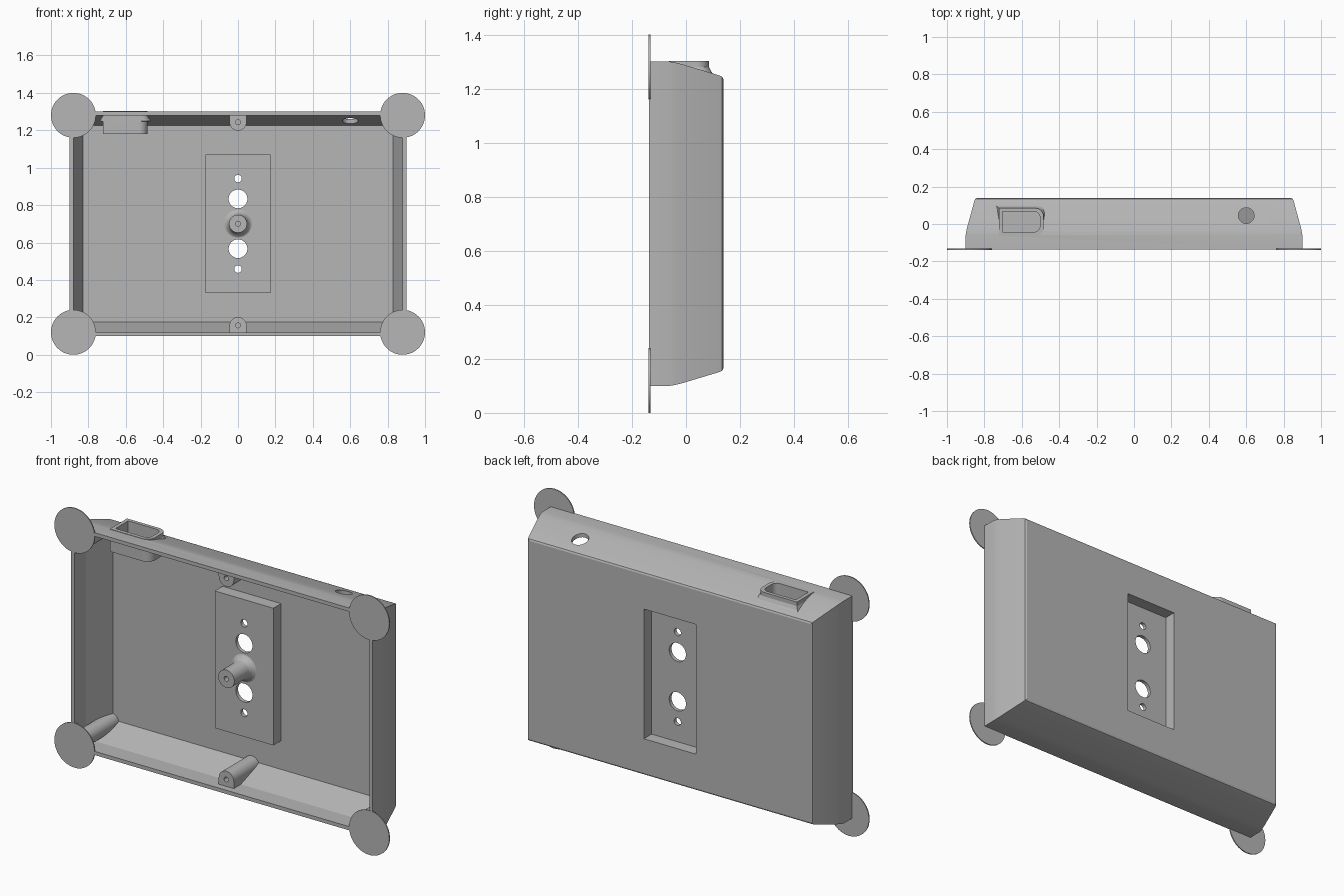
import bpy, bmesh, math
from mathutils import Vector

cube = bpy.data.objects.get("Cube")
if cube:
    bpy.data.objects.remove(cube, do_unlink=True)

grey = bpy.data.materials.new("plain grey")
grey.use_nodes = True
grey.diffuse_color = (0.47, 0.47, 0.47, 1)
grey.node_tree.nodes["Principled BSDF"].inputs["Base Color"].default_value = (0.47, 0.47, 0.47, 1)

MID = 0.70          # height of the case centre
FRONT, BACK = -0.138, 0.138


def loft(name, rings):
    """Skin matching rings of points and cap both ends."""
    bm = bmesh.new()
    loops = [[bm.verts.new(p) for p in ring] for ring in rings]
    for a, b in zip(loops, loops[1:]):
        for i in range(len(a)):
            j = (i + 1) % len(a)
            bm.faces.new((a[i], a[j], b[j], b[i]))
    bm.faces.new(loops[0])
    bm.faces.new(loops[-1])
    bmesh.ops.recalc_face_normals(bm, faces=bm.faces)
    mesh = bpy.data.meshes.new(name)
    bm.to_mesh(mesh)
    bm.free()
    mesh.materials.append(grey)
    obj = bpy.data.objects.new(name, mesh)
    bpy.context.collection.objects.link(obj)
    return obj


def rect(hx, hz, y):
    return [(x, y, MID + z) for x, z in ((-hx, -hz), (hx, -hz), (hx, hz), (-hx, hz))]


def circle(x, z, r, y, n=48):
    turn = 2 * math.pi / n
    return [(x + r * math.cos(i * turn), y, z + r * math.sin(i * turn)) for i in range(n)]


def rod(name, x, z, r, y0, y1):
    return loft(name, [circle(x, z, r, y0), circle(x, z, r, y1)])


def boolean(obj, other, mode, keep=False):
    mod = obj.modifiers.new(mode, "BOOLEAN")
    mod.operation, mod.solver, mod.object = mode, "EXACT", other
    bpy.context.view_layer.objects.active = obj
    bpy.ops.object.modifier_apply(modifier=mod.name)
    if not keep:
        bpy.data.objects.remove(other, do_unlink=True)


def finish(obj):
    bpy.ops.object.select_all(action="DESELECT")
    obj.select_set(True)
    bpy.context.view_layer.objects.active = obj
    bpy.ops.object.shade_smooth_by_angle(angle=math.radians(13))


# Tapered outer shell: (depth, inset) steps with a softened back edge
STEPS = [(FRONT + 0.001, 0), (-0.06, 0), (-0.04, 0.003), (-0.01, 0.01),
         (0.125, 0.047), (0.134, 0.051), (BACK, 0.059)]


def shell(name, inset):
    return loft(name, [rect(0.90 - inset - d, 0.60 - inset - 1.1 * d, y) for y, d in STEPS])


case = shell("case", 0)
clip = shell("post_clip", 0.01)
clip.hide_render = True

# Open cavity
boolean(case, loft("cavity", [rect(0.88, 0.58, -0.3), rect(0.88, 0.58, -0.04),
                              rect(0.828, 0.525, 0.118)]), "DIFFERENCE")

# Raised block in the cavity, hollowed from the back
boolean(case, loft("block", [rect(0.175, 0.37, 0.052), rect(0.175, 0.37, 0.128)]), "UNION")
boolean(case, loft("recess", [rect(0.155, 0.35, 0.072), rect(0.155, 0.35, 0.3)]), "DIFFERENCE")

# Round holes through the block
for side in (-1, 1):
    for offset, radius in ((0.133, 0.05), (0.242, 0.02)):
        boolean(case, rod("hole", 0, MID + side * offset, radius, 0, 0.2), "DIFFERENCE")


# Socket housing in the top wall, rounded on one end
def socket_ring(x0, x1, y0, y1, r, z):
    pts = [(x0, y1, z), (x0, y0, z)]
    for cy, start in ((y0 + r, -90), (y1 - r, 0)):
        for i in range(9):
            a = math.radians(start + i * 90 / 8)
            pts.append((x1 - r + r * math.cos(a), cy + r * math.sin(a), z))
    return pts


flare = [(1.18, 0), (1.247, 0), (1.25, 0.02), (1.262, 0.009), (1.28, 0), (1.302, 0)]
boolean(case, loft("housing", [socket_ring(-0.722 - d, -0.483 + d, -0.062, 0.085 + d, 0.045, z)
                               for z, d in flare]), "UNION")
boolean(case, loft("pocket", [socket_ring(-0.702, -0.503, -0.042, 0.066, 0.03, z)
                              for z in (1.2, 1.4)]), "DIFFERENCE")

# Cable hole in the top wall
boolean(case, loft("cable_hole", [[(x, z, h) for x, y, z in circle(0.6, 0.045, 0.042, 0)]
                                  for h in (1.15, 1.4)]), "DIFFERENCE")
finish(case)

# Wall posts with screw holes, top and bottom
for label, s in (("top", 1), ("bottom", -1)):
    outline = [(-0.045, 0.1), (0.045, 0.1)]
    outline += [(0.045 * math.cos(i * math.pi / 16), -0.045 * math.sin(i * math.pi / 16))
                for i in range(17)]
    centre = MID + s * 0.543
    post = loft(label + "_post", [[(x, y, centre + s * z) for x, z in outline]
                                  for y in (-0.1, 0.125)])
    boolean(post, clip, "INTERSECT", keep=True)
    boolean(post, rod("screw_hole", 0, centre, 0.013, -0.2, -0.05), "DIFFERENCE")
    finish(post)

    # Corner posts and round corner pads
    for side, sx in (("left", 1), ("right", -1)):
        corner = rod(f"{label}_{side}_corner_post", sx * 0.838, MID + s * 0.535, 0.045, -0.134, 0.125)
        boolean(corner, clip, "INTERSECT", keep=True)
        finish(corner)
        finish(rod(f"{label}_{side}_corner_pad", sx * 0.88, MID + s * 0.58, 0.12, FRONT, FRONT + 0.006))
bpy.data.objects.remove(clip, do_unlink=True)

# Central standoff with flared foot and blind screw hole
profile = [(0.013, -0.05), (0.013, -0.1), (0.048, -0.1), (0.048, 0.005), (0.051, 0.024),
           (0.058, 0.039), (0.068, 0.049), (0.08, 0.055)]
finish(loft("centre_standoff", [circle(0, MID, r, y) for r, y in profile]))
